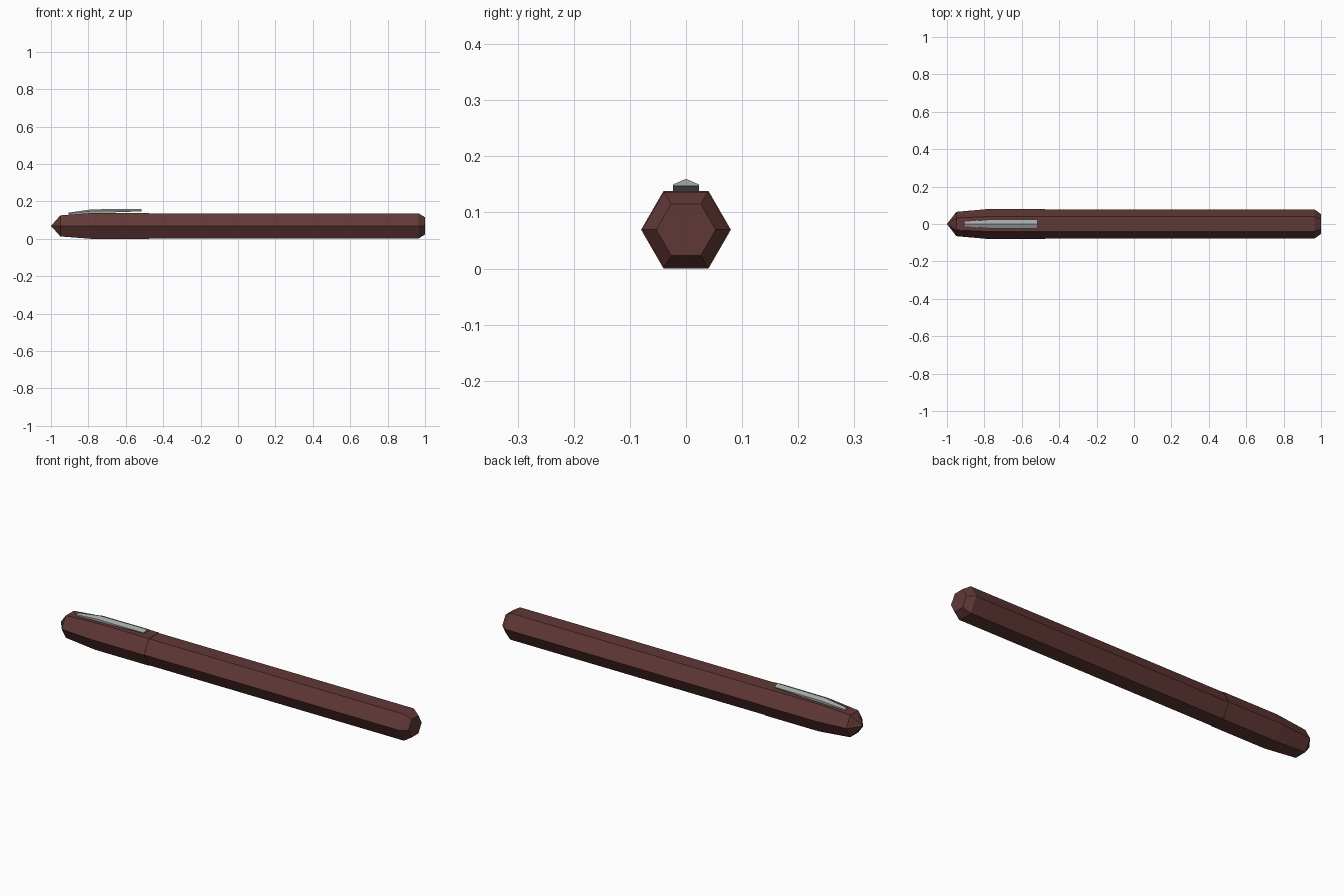
import bpy
import bmesh
import math

if "Cube" in bpy.data.objects:
    bpy.data.objects.remove(bpy.data.objects["Cube"])

AXIS_Z = 0.08 * math.sin(math.pi / 3)


def material(name, colour):
    m = bpy.data.materials.new(name)
    m.diffuse_color = (*colour, 1)
    m.use_nodes = True
    m.node_tree.nodes["Principled BSDF"].inputs["Base Color"].default_value = m.diffuse_color
    return m


brown = material("dark_red_brown", (0.118, 0.040, 0.038))
steel = material("steel_grey", (0.36, 0.40, 0.39))


def loft(name, rings, mat):
    """Skin a list of (x, [(y, z), ...]) sections; a one-point section is an apex."""
    bm = bmesh.new()
    loops = [[bm.verts.new((x, y, z)) for y, z in pts] for x, pts in rings]
    for a, b in zip(loops, loops[1:]):
        n = max(len(a), len(b))
        for i in range(n):
            j = (i + 1) % n
            quad = [a[i % len(a)], a[j % len(a)], b[j % len(b)], b[i % len(b)]]
            bm.faces.new(list(dict.fromkeys(quad)))
    for end in (loops[0], loops[-1]):
        if len(end) > 2:
            bm.faces.new(end)
    bmesh.ops.recalc_face_normals(bm, faces=bm.faces)
    mesh = bpy.data.meshes.new(name)
    bm.to_mesh(mesh)
    bm.free()
    mesh.materials.append(mat)
    ob = bpy.data.objects.new(name, mesh)
    bpy.context.collection.objects.link(ob)
    return ob


def hexagon(r):
    if r == 0:
        return [(0, AXIS_Z)]
    return [(r * math.cos(k * math.pi / 3), AXIS_Z + r * math.sin(k * math.pi / 3))
            for k in range(6)]


def clip_section(w, low, edge, ridge):
    return [(-w, low), (w, low), (w, edge), (0, ridge), (-w, edge)]


# Hexagonal barrel with a bevelled end
loft("barrel", [(x, hexagon(r)) for x, r in
                [(-0.48, 0.078), (0.965, 0.078), (1.0, 0.053)]], brown)

# Tapered cap ending in a point
loft("cap", [(x, hexagon(r)) for x, r in
             [(-0.475, 0.08), (-0.78, 0.08), (-0.95, 0.065), (-1.0, 0)]], brown)

# Ridged pocket clip, rising away from the cap
loft("pocket_clip", [
    (-0.905, clip_section(0.012, 0.128, 0.135, 0.140)),
    (-0.78, clip_section(0.023, 0.138, 0.149, 0.158)),
    (-0.515, clip_section(0.023, 0.147, 0.150, 0.160)),
], steel)
